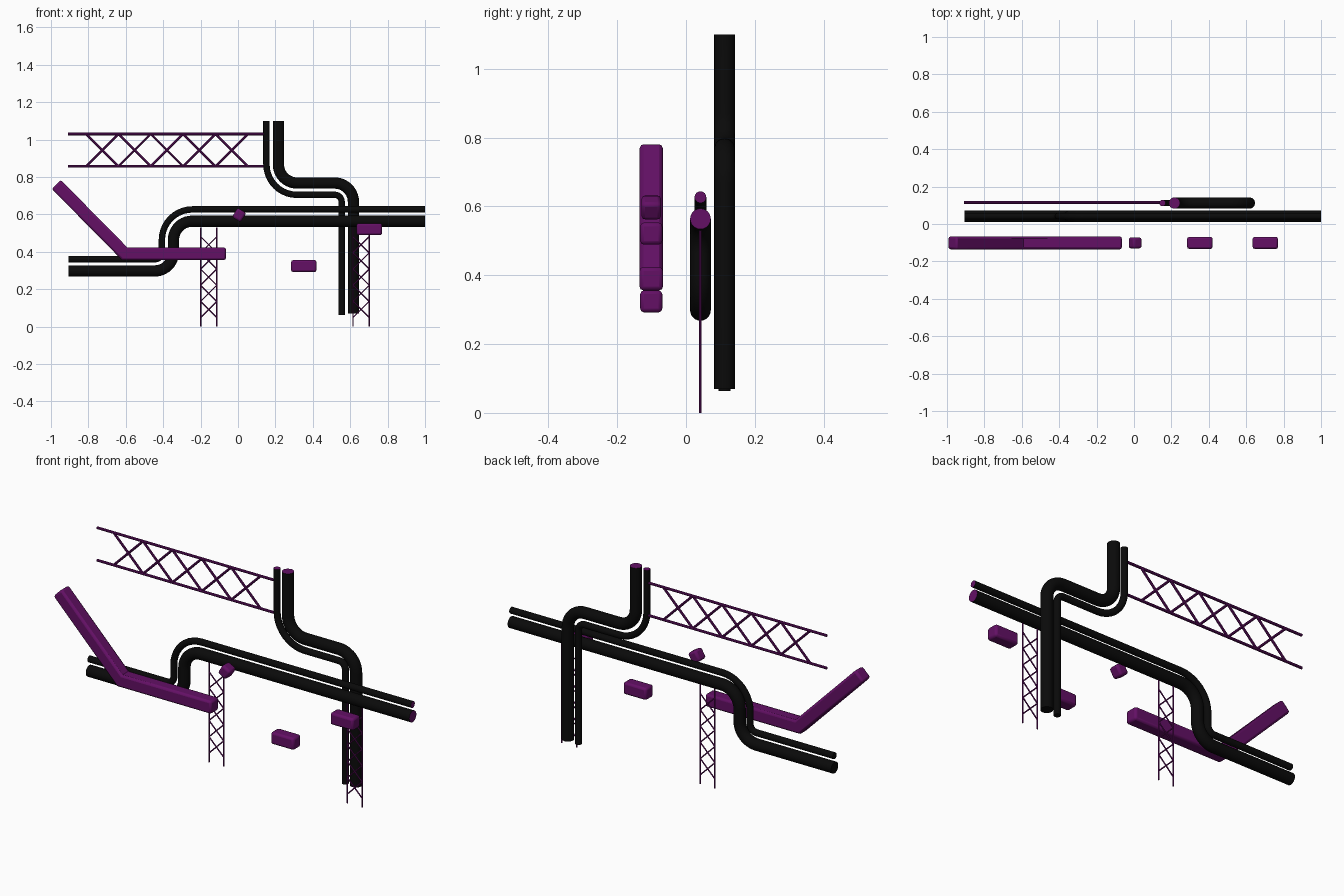
import bpy, bmesh, math
from mathutils import Vector

if "Cube" in bpy.data.objects:
    bpy.data.objects.remove(bpy.data.objects["Cube"])


def material(name, rgb):
    m = bpy.data.materials.new(name)
    m.diffuse_color = (*rgb, 1)
    m.use_nodes = True
    m.node_tree.nodes["Principled BSDF"].inputs["Base Color"].default_value = m.diffuse_color
    return m


BLACK = material("black", (0.003, 0.003, 0.003))
PURPLE = material("purple", (0.125, 0.005, 0.13))


def circle(r, n):
    return [(r * math.cos(2 * math.pi * i / n), r * math.sin(2 * math.pi * i / n)) for i in range(n)]


def square(w):
    return [(-w, -w), (w, -w), (w, w), (-w, w)]


def rounded(points, radii, steps=10):
    """Polyline in the xz plane with circular arcs at the inner points."""
    pts = [Vector(p) for p in points]
    out = [pts[0]]
    for i, r in enumerate(radii, 1):
        a = (pts[i - 1] - pts[i]).normalized()
        b = (pts[i + 1] - pts[i]).normalized()
        centre = pts[i] + (a + b) * r              # all bends are right angles
        for k in range(steps + 1):
            t = math.pi / 2 * k / steps
            out.append(centre - b * r * math.cos(t) - a * r * math.sin(t))
    return out + [pts[-1]]


def sweep(bm, path, y, profile, end_mat=0):
    """Sweep a profile along an xz path with mitred corners; end_mat colours the last cap."""
    path = [Vector(p) for p in path]
    rings = []
    for i, p in enumerate(path):
        d0 = (p - path[i - 1]).normalized() if i else (path[1] - p).normalized()
        d1 = (path[i + 1] - p).normalized() if i < len(path) - 1 else d0
        t = (d0 + d1).normalized()
        n = Vector((-t.y, t.x)) / max(t.dot(d0), 0.3)
        rings.append([bm.verts.new((p.x + n.x * u, y + v, p.y + n.y * u)) for u, v in profile])
    k = len(profile)
    for a, b in zip(rings, rings[1:]):
        for j in range(k):
            bm.faces.new((a[j], a[(j + 1) % k], b[(j + 1) % k], b[j]))
    bm.faces.new(rings[0][::-1])
    bm.faces.new(rings[-1]).material_index = end_mat


def finish(bm, name, mats, smooth=True, bevel=0):
    bmesh.ops.recalc_face_normals(bm, faces=bm.faces)
    me = bpy.data.meshes.new(name)
    bm.to_mesh(me)
    bm.free()
    for m in mats:
        me.materials.append(m)
    ob = bpy.data.objects.new(name, me)
    bpy.context.collection.objects.link(ob)
    if bevel:
        mod = ob.modifiers.new("bevel", "BEVEL")
        mod.width, mod.segments = bevel, 2
        mod.limit_method, mod.angle_limit = "ANGLE", math.radians(60)
    if smooth:
        bpy.ops.object.select_all(action="DESELECT")
        bpy.context.view_layer.objects.active = ob
        ob.select_set(True)
        bpy.ops.object.shade_smooth_by_angle(angle=math.radians(35))
    return ob


def pipe(name, points, radii, y, r):
    bm = bmesh.new()
    sweep(bm, rounded(points, radii), y, circle(r, 24), 1)
    finish(bm, name, [BLACK, PURPLE])


def bar(name, points, y, half):
    bm = bmesh.new()
    sweep(bm, points, y, square(half))
    finish(bm, name, [PURPLE], bevel=0.011)


def truss(name, origin, along, across, y, size):
    """Two rails with five crossed braces; size 1 is 1.06 long."""
    o, a, c = Vector(origin), Vector(along) * size, Vector(across) * size
    w, r = 0.173, 0.0065 * size + 0.0005
    bm = bmesh.new()
    for h in (0, w):
        sweep(bm, [o + c * h, o + a * 1.06 + c * h], y, circle(r, 8))
    for i in range(5):
        s, e = 0.0975 + i * w, 0.0975 + (i + 1) * w
        sweep(bm, [o + a * s, o + a * e + c * w], y, circle(r * 0.9, 8))
        sweep(bm, [o + a * s + c * w, o + a * e], y, circle(r * 0.9, 8))
    finish(bm, name, [PURPLE])


# Horizontal pipe pair
pipe("long_pipe_thick", [(-0.905, 0.298), (-0.345, 0.298), (-0.345, 0.564), (1, 0.564)],
     [0.1, 0.1], 0.042, 0.03)
pipe("long_pipe_thin", [(-0.905, 0.361), (-0.407, 0.361), (-0.407, 0.627), (1, 0.627)],
     [0.037, 0.163], 0.042, 0.017)

# Vertical pipe pair
pipe("drop_pipe_thick", [(0.617, 0.07), (0.617, 0.768), (0.216, 0.768), (0.216, 1.1)],
     [0.1, 0.1], 0.112, 0.03)
pipe("drop_pipe_thin", [(0.554, 0.063), (0.554, 0.705), (0.152, 0.705), (0.152, 1.1)],
     [0.037, 0.163], 0.112, 0.017)

# Trusses
truss("wall_truss", (-0.91, 0.857), (1, 0), (0, 1), 0.115, 1)
truss("left_support_truss", (-0.2, 0), (0, 1), (1, 0), 0.042, 0.5)
truss("right_support_truss", (0.615, 0), (0, 1), (1, 0), 0.042, 0.5)

# Bent rail and loose blocks in front
bar("bent_rail", [(-0.972, 0.761), (-0.606, 0.39), (-0.065, 0.39)], -0.101, 0.034)
bar("middle_block", [(0.284, 0.324), (0.42, 0.324)], -0.101, 0.032)
bar("right_block", [(0.634, 0.521), (0.77, 0.521)], -0.101, 0.032)
c, s = 0.027 * math.cos(math.radians(-32)), 0.027 * math.sin(math.radians(-32))
bar("small_block", [(0.006 - c, 0.597 - s), (0.006 + c, 0.597 + s)], -0.101, 0.029)
